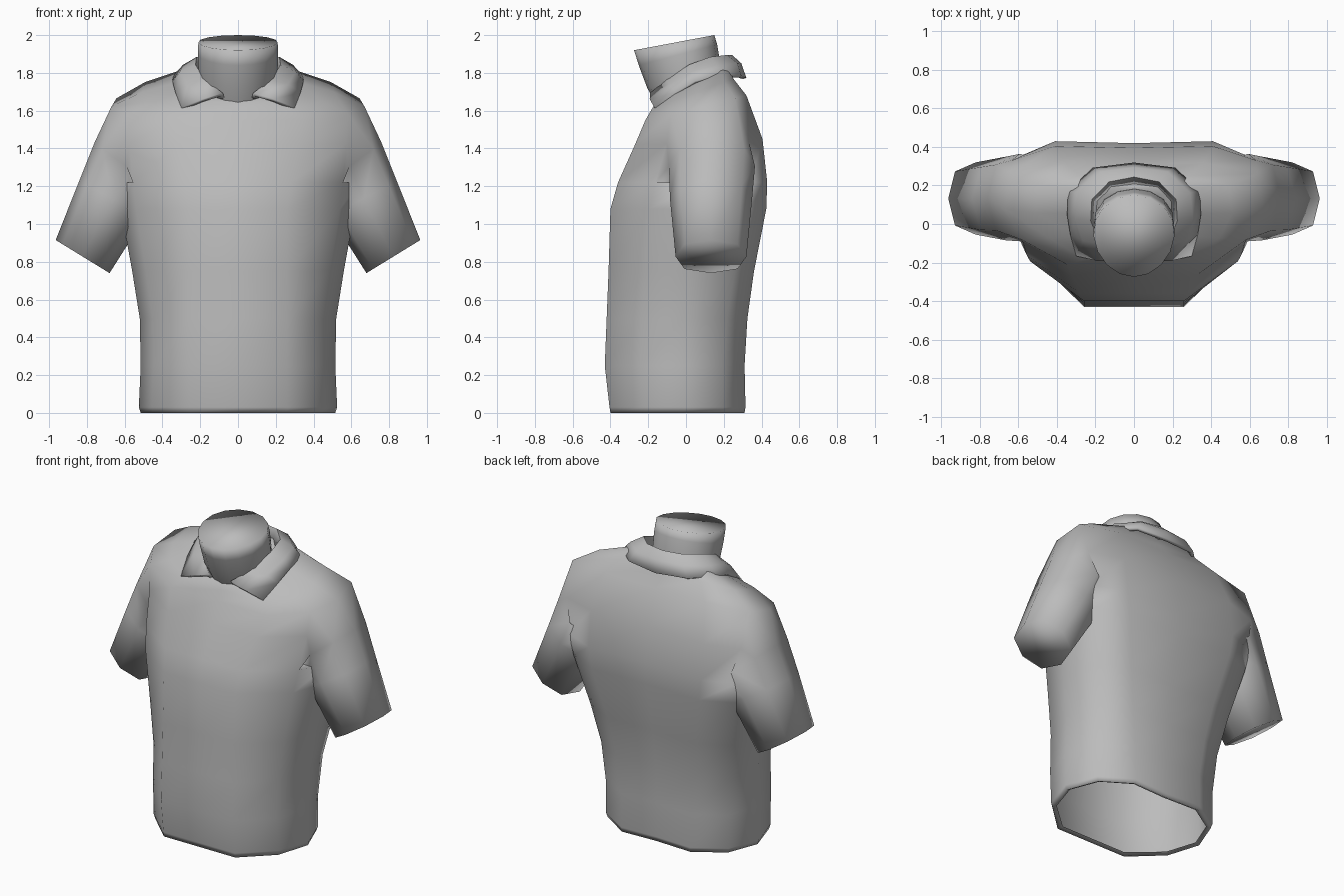
import bpy, bmesh
from math import cos, sin, pi, radians

if "Cube" in bpy.data.objects:
    bpy.data.objects.remove(bpy.data.objects["Cube"])

grey = bpy.data.materials.new("plain grey")
grey.use_nodes = True
grey.diffuse_color = (0.5, 0.5, 0.5, 1)
grey.node_tree.nodes["Principled BSDF"].inputs["Base Color"].default_value = (0.5, 0.5, 0.5, 1)


def skin(bm, rows, closed=True, skip=lambda row, col: False):
    """Join neighbouring rows of vertices with quads."""
    n = len(rows[0])
    for r, (a, b) in enumerate(zip(rows, rows[1:])):
        for i in range(n if closed else n - 1):
            if not skip(r, i):
                j = (i + 1) % n
                bm.faces.new((a[i], a[j], b[j], b[i]))


def add_verts(bm, rings):
    return [[bm.verts.new(p) for p in ring] for ring in rings]


def finish(name, bm, angle):
    bmesh.ops.recalc_face_normals(bm, faces=bm.faces[:])
    mesh = bpy.data.meshes.new(name)
    bm.to_mesh(mesh)
    bm.free()
    mesh.materials.append(grey)
    obj = bpy.data.objects.new(name, mesh)
    bpy.context.collection.objects.link(obj)
    bpy.ops.object.select_all(action='DESELECT')
    obj.select_set(True)
    bpy.context.view_layer.objects.active = obj
    bpy.ops.object.shade_smooth_by_angle(angle=radians(angle))
    return obj


def torso_ring(zf, zb, w, yf, yb, xf, xb):
    """Ring with a flat front and back, narrower at the back near the hem."""
    d = yb - yf
    low = min(zf, 1.2) / 1.2
    half = [(0, yf), (xf, yf), (w * .87, yf + d * .25), (w, yf + d * .55),
            (w * (.85 + .11 * low), yf + d * (.83 + .06 * low)), (xb, yb), (0, yb - .01)]
    plan = half + [(-x, y) for x, y in half[-2:0:-1]]
    return [(x, y, zf + (zb - zf) * (y - yf) / d) for x, y in plan]


# Torso: front height, back height, half width, front y, back y, front and back corner x
torso = [
    (.012, .012, .49, -.375, .285, .24, .24),
    (0, 0, .515, -.40, .31, .26, .25),
    (.03, .03, .525, -.405, .315, .26, .25),
    (.25, .25, .515, -.43, .31, .26, .25),
    (.5, .5, .52, -.42, .325, .26, .28),
    (.75, .75, .56, -.41, .36, .26, .32),
    (1.08, 1.08, .62, -.40, .425, .26, .39),
    (1.22, 1.22, .64, -.36, .43, .28, .41),
    (1.42, 1.45, .66, -.27, .405, .32, .41),
    (1.55, 1.68, .67, -.215, .32, .34, .36),
    (1.61, 1.77, .51, -.18, .25, .26, .28),
    (1.65, 1.83, .33, -.16, .23, .17, .18),
    (1.67, 1.84, .19, -.13, .19, .10, .12),
]
ARM = 7  # first torso ring of the armhole

# Sleeves: outer (x, z), inner (x, z), front y, back y
sleeve = [
    (.76, 1.43, .42, 1.18, -.09, .365),
    (.84, 1.23, .49, 1.04, -.085, .35),
    (.965, .915, .68, .74, -.055, .32),
]
SECTION = [(-.75, -.75), (-1, 0), (-.75, .75), (0, 1), (.75, .75), (1, 0), (.75, -.75), (0, -1)]


def sleeve_ring(xo, zo, xi, zi, yf, yb, side):
    return [(side * (xi + (xo - xi) * (1 + u) / 2), (yf + yb) / 2 + v * (yb - yf) / 2,
             zi + (zo - zi) * (1 + u) / 2) for u, v in SECTION]


# Shirt body with an armhole on each side that runs on into the sleeve
bm = bmesh.new()
rows = add_verts(bm, [torso_ring(*t) for t in torso])
skin(bm, rows, skip=lambda r, c: r in (ARM, ARM + 1) and c in (2, 3, 8, 9))
bm.faces.new(rows[-1])
low, mid, top = rows[ARM:ARM + 3]
for side, (f, m, b) in ((1, (2, 3, 4)), (-1, (10, 9, 8))):
    armhole = [low[f], low[m], low[b], mid[b], top[b], top[m], top[f], mid[f]]
    arm = [armhole] + add_verts(bm, [sleeve_ring(*s, side) for s in sleeve])
    skin(bm, arm)
    bm.faces.new(arm[-1])
finish("shirt_body_with_sleeves", bm, 180)


# Neck: egg-shaped tilted rings, pointed to the front
def neck_ring(w, yf, yb, zf, zb):
    pts = []
    for k in range(16):
        a = 2 * pi * k / 16 - pi / 2
        t = (1 + sin(a)) / 2
        pts.append((w * cos(a) * (.86 + .14 * t), yf + (yb - yf) * t, zf + (zb - zf) * t))
    return pts


bm = bmesh.new()
rows = add_verts(bm, [neck_ring(.21, -.15, .19, 1.62, 1.76),
                      neck_ring(.225, -.205, .18, 1.72, 1.86),
                      neck_ring(.228, -.25, .165, 1.84, 1.95),
                      neck_ring(.226, -.275, .15, 1.92, 2.0)])
skin(bm, rows)
bm.faces.new(rows[-1])
finish("neck", bm, 180)

# Collar: folded strip, half outlines from front opening to centre back
stand = [(.08, -.16, 1.665), (.15, -.10, 1.69), (.205, .02, 1.75),
         (.20, .12, 1.79), (.12, .19, 1.81), (0, .21, 1.81)]
fold = [(.085, -.19, 1.685), (.18, -.10, 1.755), (.228, .02, 1.835),
        (.22, .13, 1.875), (.13, .22, 1.885), (0, .245, 1.885)]
roll = [(.185, -.185, 1.655), (.26, -.08, 1.735), (.30, .03, 1.80),
        (.285, .16, 1.835), (.17, .265, 1.845), (0, .285, 1.845)]
edge = [(.295, -.16, 1.61), (.325, -.05, 1.69), (.34, .05, 1.75),
        (.335, .17, 1.78), (.21, .285, 1.78), (0, .31, 1.77)]

bm = bmesh.new()
skin(bm, add_verts(bm, [h + [(-x, y, z) for x, y, z in h[-2::-1]]
                        for h in (stand, fold, roll, edge)]), closed=False)
collar = finish("collar", bm, 75)
thick = collar.modifiers.new("cloth thickness", 'SOLIDIFY')
thick.thickness = .02
thick.offset = 0
